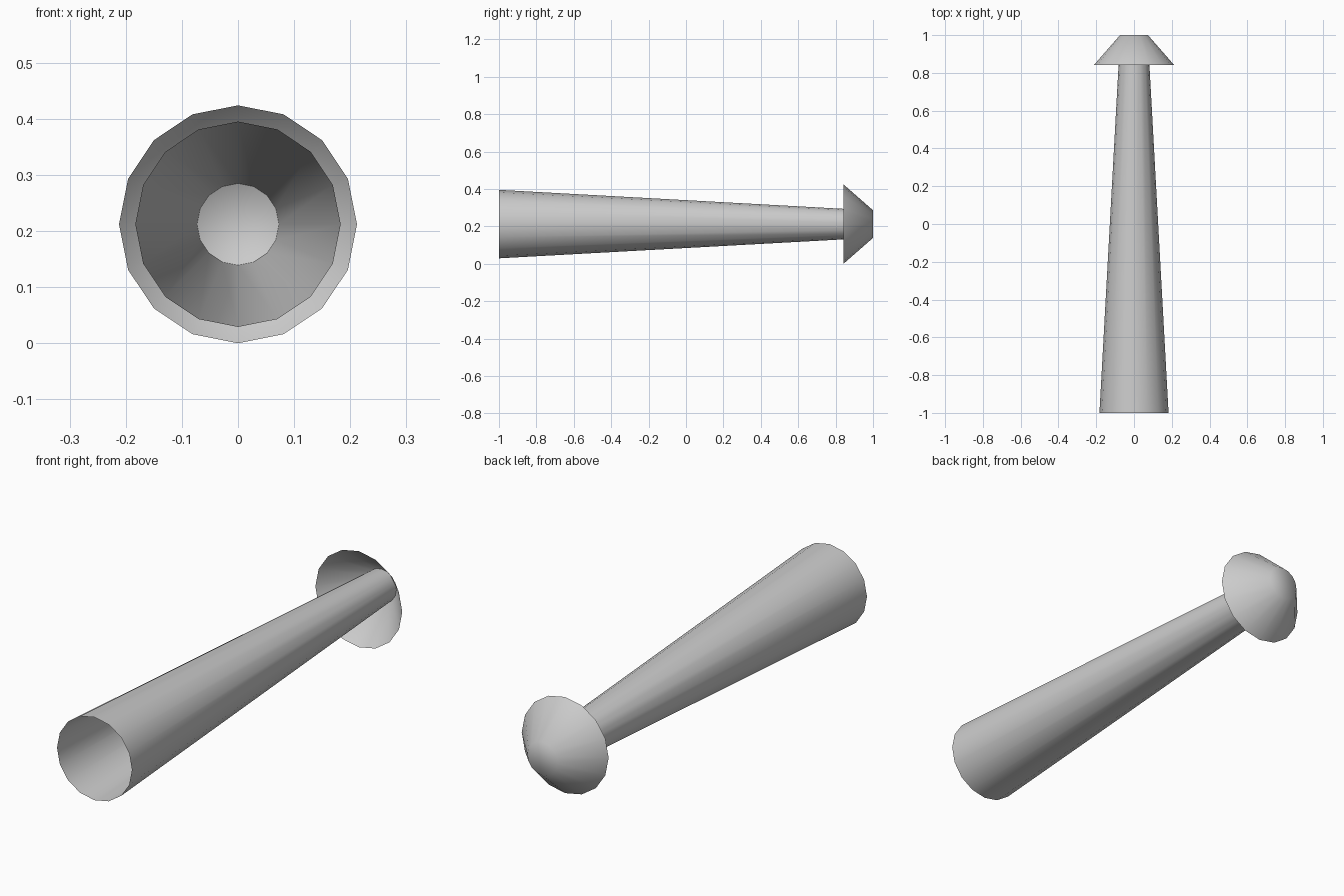
import bpy, bmesh, math

if "Cube" in bpy.data.objects:
    bpy.data.objects.remove(bpy.data.objects["Cube"])

SIDES = 16
AXIS_Z = 0.212

grey = bpy.data.materials.new("plain grey")
grey.diffuse_color = (0.6, 0.6, 0.6, 1)
grey.use_nodes = True
grey.node_tree.nodes["Principled BSDF"].inputs["Base Color"].default_value = grey.diffuse_color


def lathe(name, profile, cap_end=False):
    """Sweep (y, radius) points around the long axis, leaving the start open."""
    bm = bmesh.new()
    rings = []
    for y, r in profile:
        rings.append([bm.verts.new((r * math.sin(2 * math.pi * i / SIDES), y,
                                    AXIS_Z + r * math.cos(2 * math.pi * i / SIDES)))
                      for i in range(SIDES)])
    for a, b in zip(rings, rings[1:]):
        for i in range(SIDES):
            j = (i + 1) % SIDES
            bm.faces.new((a[i], a[j], b[j], b[i]))
    if cap_end:
        bm.faces.new(rings[-1])
    bm.normal_update()
    # outward normals: the first side face must point away from the axis
    bm.faces.ensure_lookup_table()
    bmesh.ops.recalc_face_normals(bm, faces=bm.faces)
    if bm.faces[0].normal.z < 0:
        bmesh.ops.reverse_faces(bm, faces=bm.faces)
    for f in bm.faces:
        f.smooth = True
    mesh = bpy.data.meshes.new(name)
    bm.to_mesh(mesh)
    bm.free()
    mesh.materials.append(grey)
    obj = bpy.data.objects.new(name, mesh)
    bpy.context.collection.objects.link(obj)
    return obj


# long tapered open tube
lathe("tapered_tube", [(-1.0, 0.183), (1.0, 0.073)])

# flared skirt with a closed tip, open towards the tube
lathe("flared_end_cap", [(0.842, 0.212), (1.0, 0.074)], cap_end=True)
